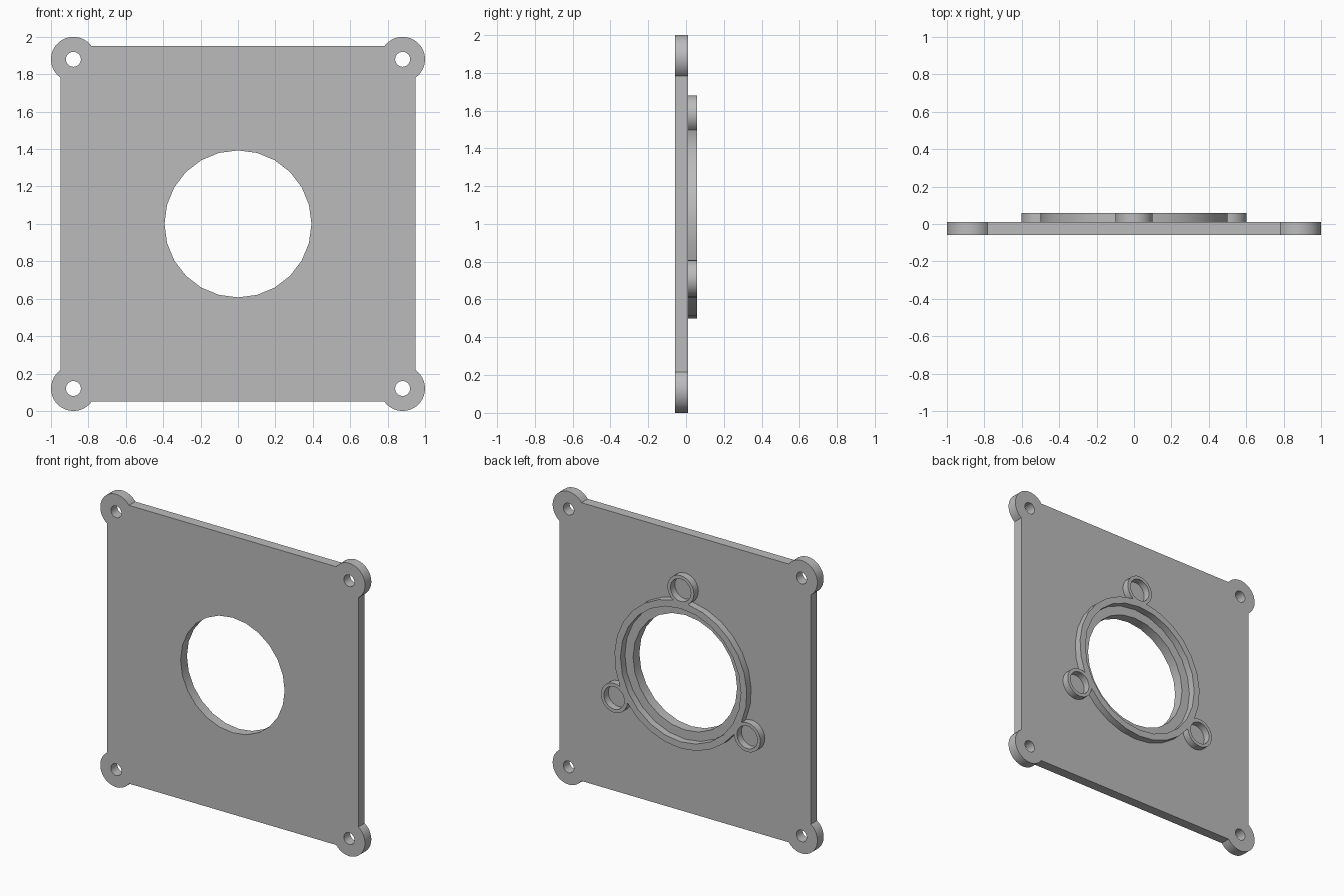
import bpy, bmesh
from math import sin, cos, pi, acos, atan2, sqrt, radians

cube = bpy.data.objects.get("Cube")
if cube:
    bpy.data.objects.remove(cube, do_unlink=True)

grey = bpy.data.materials.new("plain grey")
grey.use_nodes = True
grey.diffuse_color = (0.5, 0.5, 0.5, 1)
grey.node_tree.nodes["Principled BSDF"].inputs["Base Color"].default_value = (0.5, 0.5, 0.5, 1)


def arc(cx, cy, r, start, end, steps):
    return [(cx + r * cos(start + (end - start) * i / steps),
             cy + r * sin(start + (end - start) * i / steps)) for i in range(steps + 1)]


def circle(cx, cy, r, steps=24):
    return arc(cx, cy, r, pi / 2, pi * 2.5, steps)[:-1]


def sheet(name, loops, y0, y1):
    """Extrude an outline with holes from depth y0 to y1, standing upright."""
    curve = bpy.data.curves.new(name + "_profile", 'CURVE')
    curve.dimensions = '2D'
    curve.fill_mode = 'BOTH'
    curve.extrude = (y1 - y0) / 2
    for loop in loops:
        spline = curve.splines.new('POLY')
        spline.points.add(len(loop) - 1)
        for p, (x, z) in zip(spline.points, loop):
            p.co = (x, z, 0, 1)
        spline.use_cyclic_u = True
    helper = bpy.data.objects.new(name + "_profile", curve)
    bpy.context.collection.objects.link(helper)
    bpy.context.view_layer.update()
    graph = bpy.context.evaluated_depsgraph_get()
    mesh = bpy.data.meshes.new_from_object(helper.evaluated_get(graph))
    bpy.data.objects.remove(helper, do_unlink=True)

    bm = bmesh.new()
    bm.from_mesh(mesh)
    bmesh.ops.remove_doubles(bm, verts=bm.verts, dist=1e-5)
    # Stand the sheet up at its depth
    for v in bm.verts:
        x, z, d = v.co
        v.co = (x, (y0 + y1) / 2 - d, z + 1)
    bmesh.ops.recalc_face_normals(bm, faces=bm.faces)
    bm.to_mesh(mesh)
    bm.free()
    mesh.materials.clear()
    mesh.materials.append(grey)
    obj = bpy.data.objects.new(name, mesh)
    bpy.context.collection.objects.link(obj)
    bpy.ops.object.select_all(action='DESELECT')
    obj.select_set(True)
    bpy.context.view_layer.objects.active = obj
    bpy.ops.object.shade_smooth_by_angle(angle=radians(30))
    return obj


# Square plate with a round ear and screw hole on each corner
half, ear, ear_r = 0.95, 0.88, 0.12
reach = half - ear
bend = atan2(sqrt(ear_r ** 2 - reach ** 2), reach)
outline, holes = [], [circle(0, 0, 0.393)]
for k in range(4):
    turn = k * pi / 2
    cx = ear * sqrt(2) * cos(turn + pi / 4)
    cy = ear * sqrt(2) * sin(turn + pi / 4)
    outline += arc(cx, cy, ear_r, turn - bend, turn + pi / 2 + bend, 24)
    holes.append(circle(cx, cy, 0.04))
sheet("mounting_plate", [outline] + holes, -0.058, 0.01)

# Raised ring on the back with three hollow lugs
ring_r, ring_inner, lug_d, lug_r, lug_inner = 0.5, 0.455, 0.58, 0.1, 0.077
at_lug = acos((ring_r ** 2 - lug_d ** 2 - lug_r ** 2) / (2 * lug_d * lug_r))
at_ring = acos((lug_d ** 2 + ring_r ** 2 - lug_r ** 2) / (2 * lug_d * ring_r))
outline, holes = [], [circle(0, 0, ring_inner)]
for k in range(3):
    a = pi / 2 + k * 2 * pi / 3
    cx, cy = lug_d * cos(a), lug_d * sin(a)
    outline += arc(cx, cy, lug_r, a - at_lug, a + at_lug, 20)
    outline += arc(0, 0, ring_r, a + at_ring, a + 2 * pi / 3 - at_ring, 8)[1:-1]
    holes.append(circle(cx, cy, lug_inner))
sheet("back_ring_with_lugs", [outline] + holes, 0.009, 0.058)
